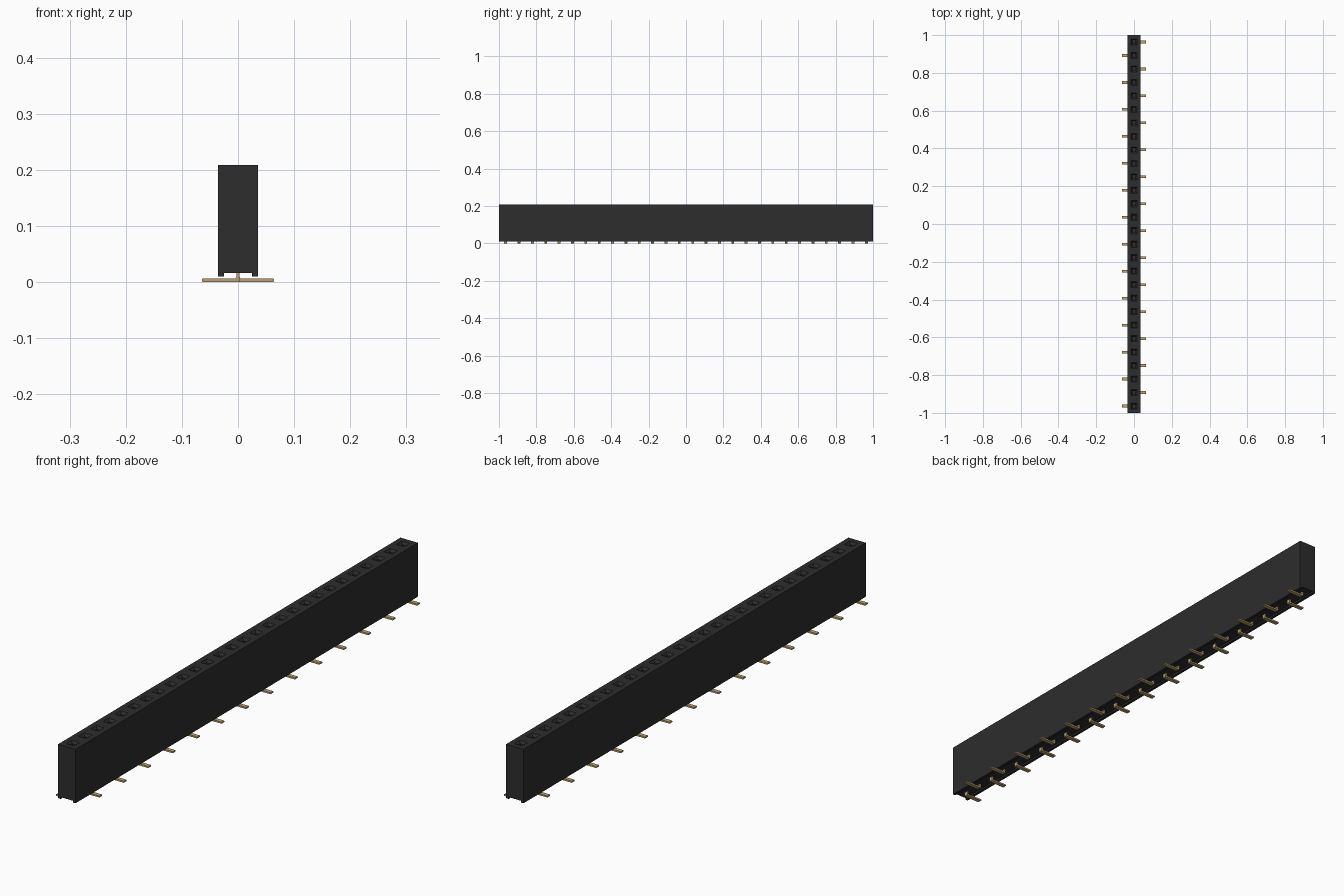
import bpy, bmesh

if "Cube" in bpy.data.objects:
    bpy.data.objects.remove(bpy.data.objects["Cube"])

N = 28                  # number of contacts
P = 2.0 / N             # pitch
HX, TOP, BOT, CHAN = 0.0355, 0.209, 0.0095, 0.016


def material(name, rgb):
    m = bpy.data.materials.new(name)
    m.use_nodes = True
    m.diffuse_color = (*rgb, 1)
    m.node_tree.nodes["Principled BSDF"].inputs["Base Color"].default_value = (*rgb, 1)
    return m


def finish(bm, name, mat):
    bmesh.ops.remove_doubles(bm, verts=bm.verts, dist=1e-5)
    bmesh.ops.recalc_face_normals(bm, faces=bm.faces)
    me = bpy.data.meshes.new(name)
    bm.to_mesh(me)
    bm.free()
    me.materials.append(mat)
    ob = bpy.data.objects.new(name, me)
    bpy.context.collection.objects.link(ob)
    return ob


def prism(bm, profile, y0, y1):
    """Extrude a closed x-z profile along y."""
    f = bm.faces.new([bm.verts.new((x, y0, z)) for x, z in profile])
    g = bmesh.ops.extrude_face_region(bm, geom=[f])["geom"]
    vs = [v for v in g if isinstance(v, bmesh.types.BMVert)]
    bmesh.ops.translate(bm, vec=(0, y1 - y0, 0), verts=vs)


black = material("black plastic", (0.026, 0.026, 0.026))
gold = material("gold metal", (0.50, 0.37, 0.17))

# Housing: one cell per contact, with a channel below and a funnel socket on top
bm = bmesh.new()
section = [(-HX, TOP), (-HX, BOT), (-0.025, BOT), (-0.025, CHAN),
           (0.025, CHAN), (0.025, BOT), (HX, BOT), (HX, TOP)]
rings = [(HX, P / 2, TOP), (0.016, 0.016, TOP),
         (0.009, 0.009, TOP - 0.009), (0.009, 0.009, TOP - 0.08)]
for i in range(N):
    y = -1 + P * (i + 0.5)
    a, b = [[bm.verts.new((x, y + s * P / 2, z)) for x, z in section] for s in (-1, 1)]
    for k in range(len(section) - 1):
        bm.faces.new((a[k], a[k + 1], b[k + 1], b[k]))
    if i == 0:
        bm.faces.new(a)
    if i == N - 1:
        bm.faces.new(b)
    loops = [[bm.verts.new((sx * hx, y + sy * hy, z))
              for sx, sy in ((-1, -1), (1, -1), (1, 1), (-1, 1))] for hx, hy, z in rings]
    for lo, hi in zip(loops, loops[1:]):
        for k in range(4):
            j = (k + 1) % 4
            bm.faces.new((lo[k], lo[j], hi[j], hi[k]))
    bm.faces.new(loops[-1])
finish(bm, "housing", black)

# Bent solder tails, alternating between the two sides
tail = [(-0.003, CHAN + 0.004), (-0.003, 0.002), (-0.001, 0.0), (0.063, 0.0),
        (0.0645, 0.0015), (0.0645, 0.0045), (0.063, 0.006), (0.005, 0.006),
        (0.003, 0.008), (0.003, CHAN + 0.004)]
for side, name in ((1, "left_tails"), (-1, "right_tails")):
    bm = bmesh.new()
    for i in range(N):
        if (1 if i % 2 else -1) == side:
            y = -1 + P * (i + 0.5)
            prism(bm, [(side * x, z) for x, z in tail], y - 0.0075, y + 0.0075)
    finish(bm, name, gold)

# Contact blades inside the sockets
bm = bmesh.new()
for i in range(N):
    y = -1 + P * (i + 0.5)
    prism(bm, [(-0.003, TOP - 0.085), (0.003, TOP - 0.085),
               (0.003, TOP - 0.04), (-0.003, TOP - 0.04)], y - 0.006, y + 0.006)
finish(bm, "socket_contacts", gold)
